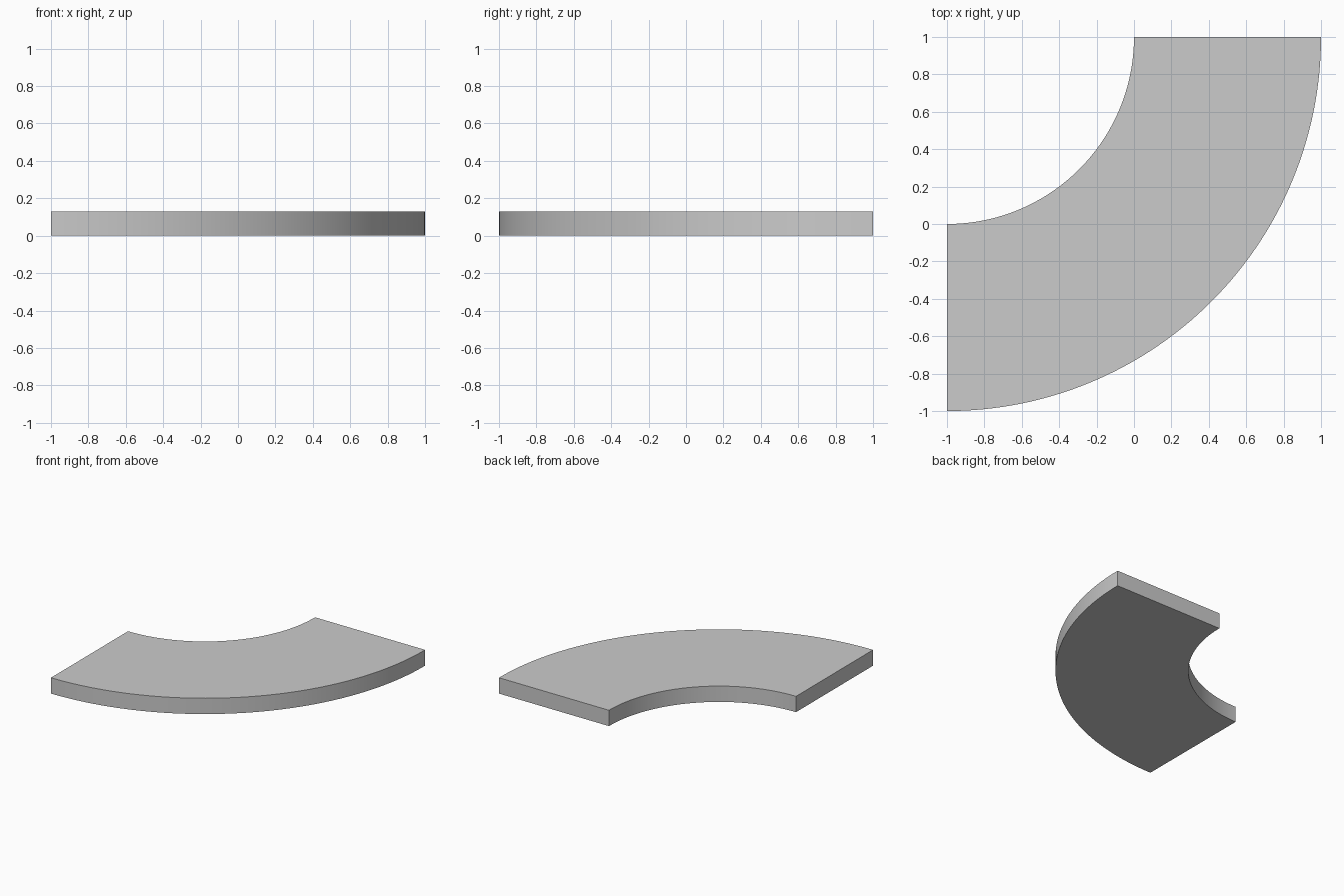
import bpy, bmesh, math

if "Cube" in bpy.data.objects:
    bpy.data.objects.remove(bpy.data.objects["Cube"])

CENTRE = (-1.0, 1.0)
INNER, OUTER, HEIGHT, STEPS = 1.0, 2.0, 0.13, 64

# Radial cross-section swept a quarter turn around the corner
bm = bmesh.new()
section = [(INNER, 0), (OUTER, 0), (OUTER, HEIGHT), (INNER, HEIGHT)]
rings = []
for i in range(STEPS + 1):
    a = -math.pi / 2 * (1 - i / STEPS)
    rings.append([bm.verts.new((CENTRE[0] + r * math.cos(a),
                                CENTRE[1] + r * math.sin(a), z)) for r, z in section])
for a, b in zip(rings, rings[1:]):
    for k in range(4):
        n = (k + 1) % 4
        bm.faces.new((a[k], a[n], b[n], b[k]))

# Flat end caps
bm.faces.new(rings[0])
bm.faces.new(rings[-1])
bmesh.ops.recalc_face_normals(bm, faces=bm.faces)

mesh = bpy.data.meshes.new("curved_slab")
bm.to_mesh(mesh)
bm.free()
slab = bpy.data.objects.new("curved_slab", mesh)
bpy.context.collection.objects.link(slab)

# Smooth curved walls, sharp rims
bpy.context.view_layer.objects.active = slab
slab.select_set(True)
bpy.ops.object.shade_smooth_by_angle(angle=math.radians(30))
